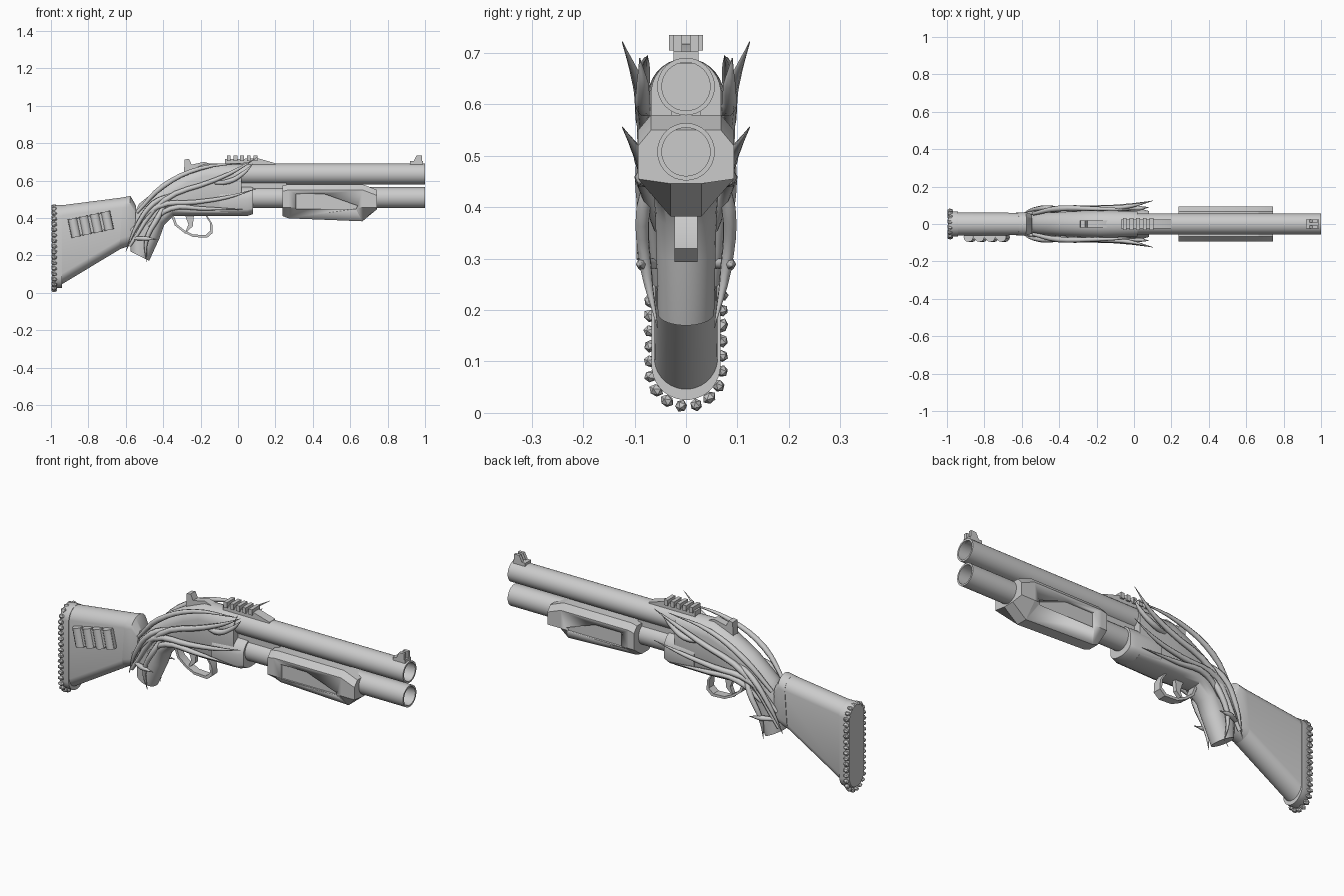
import bpy, bmesh, math, random
from mathutils import Vector, Matrix

if "Cube" in bpy.data.objects:
    bpy.data.objects.remove(bpy.data.objects["Cube"])

random.seed(4)

def finish(name, bm, angle=35):
    bmesh.ops.recalc_face_normals(bm, faces=bm.faces)
    me = bpy.data.meshes.new(name)
    bm.to_mesh(me)
    bm.free()
    me.shade_smooth()
    me.set_sharp_from_angle(angle=math.radians(angle))
    ob = bpy.data.objects.new(name, me)
    bpy.context.collection.objects.link(ob)
    return ob

def skin(name, rings, angle=35):
    """Bridge closed rings of points and cap both ends."""
    bm = bmesh.new()
    vs = [[bm.verts.new(p) for p in r] for r in rings]
    n = len(rings[0])
    for a, b in zip(vs, vs[1:]):
        for i in range(n):
            bm.faces.new((a[i], a[(i + 1) % n], b[(i + 1) % n], b[i]))
    bm.faces.new(vs[0])
    bm.faces.new(vs[-1][::-1])
    return finish(name, bm, angle)

def stadium(top, bot, hy, flat=1.0, n=32):
    """Tall rounded section between two x,z points; flat < 1 squares the bottom."""
    t, b = Vector((top[0], 0, top[1])), Vector((bot[0], 0, bot[1]))
    h, up, pts = (t - b).length, (t - b).normalized(), []
    r = min(hy, h * 0.48)
    for i in range(n):
        a = 2 * math.pi * (i + 0.5) / n
        k = 1 if math.sin(a) > 0 else flat
        base = t - up * r if math.sin(a) > 0 else b + up * r * k
        pts.append(base + up * math.sin(a) * r * k + Vector((0, hy * math.cos(a), 0)))
    return pts

def prism(name, pts, hy, y0=0):
    """Side outline in x,z extruded across y."""
    return skin(name, [[(x, y0 + s * hy, z) for x, z in pts] for s in (-1, 1)])

def box(name, x0, x1, z0, z1, hy, y0=0):
    return prism(name, [(x0, z0), (x1, z0), (x1, z1), (x0, z1)], hy, y0)

def tube(name, x0, zc, n=32):
    """Round pipe with a hollow muzzle at x = 1."""
    return skin(name, [[(x, r * math.cos(math.tau * i / n), zc + r * math.sin(math.tau * i / n))
                        for i in range(n)] for x, r in ((x0, .056), (1, .056), (1, .047), (.7, .047))])

def strand(name, path, flare, side):
    """Tapered thorny strand; it swells mid-way and its tip reaches y = flare."""
    cu = bpy.data.curves.new(name, 'CURVE')
    cu.dimensions, cu.bevel_depth, cu.bevel_resolution = '3D', 1.0, 1
    cu.resolution_u, cu.use_fill_caps = 4, True
    sp = cu.splines.new('BEZIER')
    sp.bezier_points.add(len(path) - 1)
    for i, (p, (x, z)) in enumerate(zip(sp.bezier_points, path)):
        u = i / (len(path) - 1)
        y = .055 + .028 * min(1, 3 * u) + (flare - .083) * u ** 4
        p.co, p.radius = (x, y * side, z), .001 + .017 * (1 - u) ** .4 * min(1, .5 + 2 * u)
        p.handle_left_type = p.handle_right_type = 'AUTO'
    bpy.context.collection.objects.link(bpy.data.objects.new(name, cu))

# barrel, magazine tube and the web joining them
tube("barrel", -.06, .635)
tube("magazine_tube", 0, .508)
box("barrel_web", 0, .26, .55, .6, .028)

# receiver with wrist and pistol grip
skin("receiver_and_grip", [stadium(*s) for s in (
    ((.02, .69), (.02, .41), .068, .35), ((-.18, .69), (-.18, .41), .074, .35),
    ((-.28, .65), (-.25, .41), .07, .4), ((-.40, .58), (-.345, .41), .065, .6),
    ((-.53, .475), (-.395, .36), .06, .8), ((-.575, .38), (-.42, .29), .058),
    ((-.575, .22), (-.475, .17), .055))])
skin("receiver_front", [stadium((x, .57), (x, z), hy, .5) for x, z, hy in
                        ((-.1, .41, .078), (.05, .41, .078), (.08, .42, .07))])

# pump handle with a recessed panel on each side
rings = []
for x, b, t in ((.238, .41, .572), (.27, .398, .58), (.665, .382, .58), (.743, .446, .55)):
    k = max(.455, b + .008)
    half = [(.068, t), (.093, t - .03), (.093, k), (.03, b)]
    rings.append([(x, y, z) for y, z in half] + [(x, -y, z) for y, z in half[::-1]])
pump = skin("pump_handle", rings, 20)
for s in (-1, 1):
    cut = prism("panel_cutter", [(.31, .527), (.465, .527), (.64, .465), (.63, .447), (.31, .447)], .03, s * .105)
    cut.hide_render = cut.hide_viewport = True
    m = pump.modifiers.new("panel", 'BOOLEAN')
    m.operation, m.object, m.solver = 'DIFFERENCE', cut, 'EXACT'

# stock, collar and butt pad
skin("stock", [stadium((-.95, .467), (-.95, .04), .062), stadium((-.59, .513), (-.61, .245), .06)])
skin("stock_collar", [stadium(*s) for s in (
    ((-.615, .51), (-.635, .232), .063), ((-.575, .518), (-.595, .245), .063),
    ((-.545, .465), (-.555, .26), .052))])
skin("butt_pad", [stadium((x, .47 - e), (x, .025 + e), .067 - e)
                  for x, e in ((-.94, 0), (-.985, 0), (-.995, .007))])

# ring of irregular beads, evenly spaced around the butt pad
bm = bmesh.new()
edge = [p for p in stadium((-.983, .463), (-.983, .013), .07, n=128)]
gaps = [(edge[i] - edge[i - 1]).length for i in range(128)]
step, run = sum(gaps) / 36, 0
for i in range(128):
    a, b = edge[i - 1], edge[i]
    while run < gaps[i]:
        mat = (Matrix.Translation(a.lerp(b, run / gaps[i])) @ Matrix.Rotation(random.uniform(0, 3), 4, 'X')
               @ Matrix.Diagonal((.017, .012, random.uniform(.012, .016), 1)))
        bmesh.ops.create_icosphere(bm, subdivisions=1, radius=1, matrix=mat)
        run += step
    run -= gaps[i]
finish("butt_beads", bm, 20)

# shell holder on the front side of the stock
tilt = Matrix.Translation((-.787, -.07, .366)) @ Matrix.Rotation(math.radians(-12), 4, 'Y')
bm = bmesh.new()
bmesh.ops.create_cube(bm, size=1, matrix=tilt @ Matrix.Diagonal((.23, .022, .09, 1)))
for i in range(4):
    bmesh.ops.create_cone(bm, cap_ends=True, segments=12, radius1=.026, radius2=.026, depth=.1,
                          matrix=tilt @ Matrix.Translation(((i - 1.5) * .06, 0, 0)))
finish("shell_holder", bm)

# trigger guard (outline plus a copy shrunk inwards) and trigger
outer = [(-.36, .42), (-.338, .36), (-.29, .322), (-.24, .298), (-.165, .294), (-.135, .32), (-.138, .37), (-.17, .42)]
inner = [(-.245 + (x + .245) * .88, .42 + (z - .42) * .89) for x, z in outer]
prism("trigger_guard", outer + inner[::-1], .022)
prism("trigger", [(-.285, .42), (-.265, .365), (-.285, .315), (-.242, .355), (-.235, .42)], .011)

# hammer, top rail and front sight
prism("hammer", [(-.29, .63), (-.285, .712), (-.262, .716), (-.248, .685), (-.18, .70), (-.12, .68)], .02)
prism("rail_base", [(-.07, .68), (-.07, .714), (.11, .718), (.2, .692), (.2, .68)], .024)
for i in range(5):
    x = -.06 + i * .036
    box("rail_tooth", x, x + .02, .705, .735, .033)
box("front_sight_base", .92, .99, .68, .703, .024)
for s in (-1, 1):
    prism("front_sight_post", [(.935, .695), (.955, .735), (.985, .735), (.985, .695)], .008, s * .016)

# thorny strands wrapping both sides of the receiver and grip
paths = {
    "upper_strand": (.124, [(-.58, .25), (-.40, .49), (-.13, .60), (-.02, .65), (.10, .722)]),
    "top_strand": (.075, [(-.54, .43), (-.40, .57), (-.2, .665), (.05, .695)]),
    "upper_fork": (.09, [(-.16, .59), (-.05, .595), (.03, .64), (.08, .69)]),
    "middle_strand": (.124, [(-.57, .33), (-.43, .46), (-.22, .485), (-.06, .51), (.10, .556)]),
    "lower_strand": (.09, [(-.48, .36), (-.36, .45), (-.19, .45), (.03, .445)]),
    "grip_strand": (.05, [(-.34, .53), (-.45, .48), (-.54, .36), (-.60, .22)]),
    "grip_thorn": (.055, [(-.38, .49), (-.43, .40), (-.49, .28), (-.49, .165)]),
    "side_thorn": (.09, [(-.56, .29), (-.50, .29), (-.43, .285)]),
}
for name, (flare, path) in paths.items():
    for side in (-1, 1):
        strand(name, path, flare, side)
